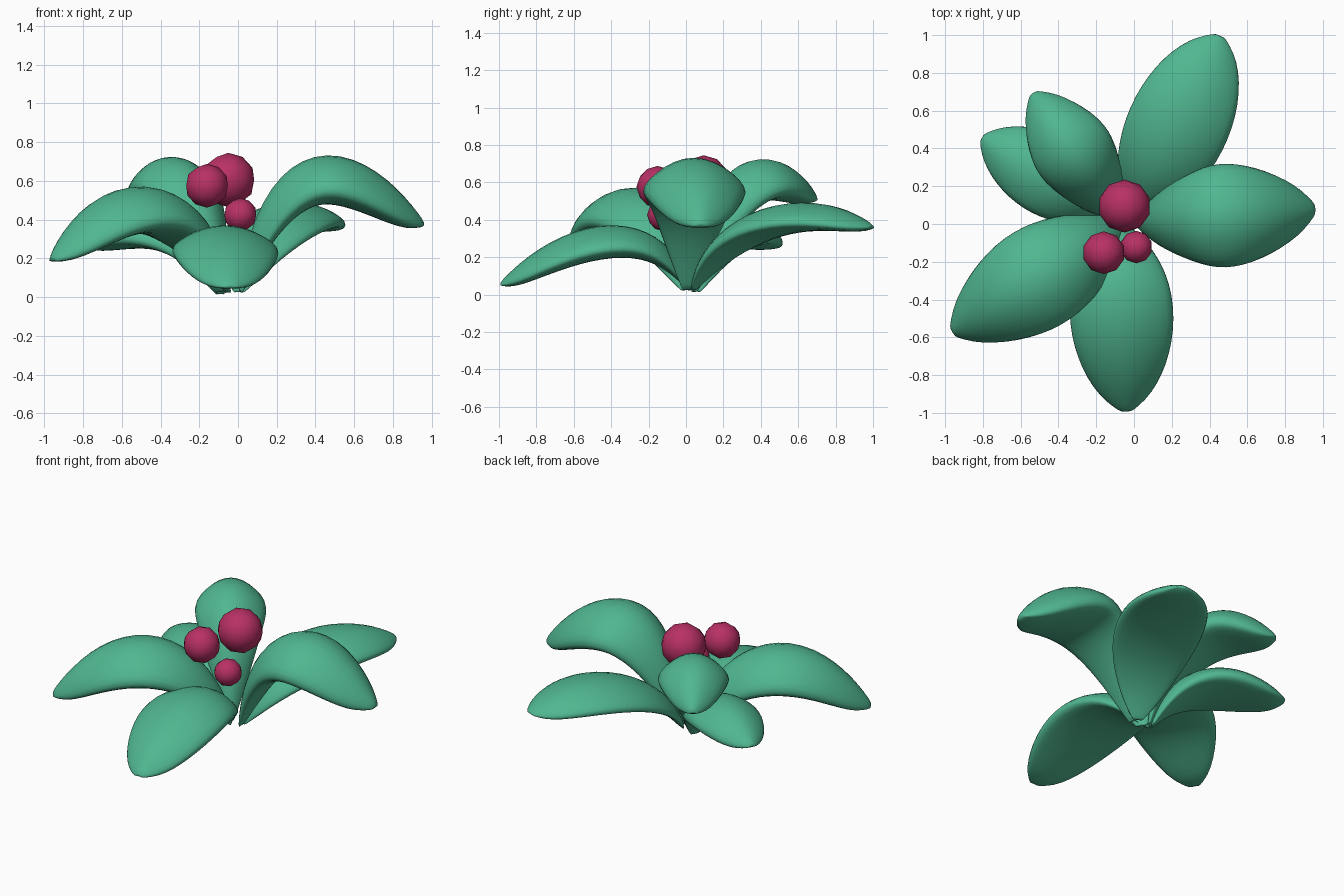
import bpy, bmesh
from math import sqrt, cos, pi
from mathutils import Vector

if "Cube" in bpy.data.objects:
    bpy.data.objects.remove(bpy.data.objects["Cube"])


def material(name, rgb):
    m = bpy.data.materials.new(name)
    m.diffuse_color = (*rgb, 1)
    m.use_nodes = True
    m.node_tree.nodes["Principled BSDF"].inputs["Base Color"].default_value = m.diffuse_color
    return m


green = material("leaf_green", (0.08, 0.47, 0.28))
pink = material("berry_pink", (0.48, 0.03, 0.13))

STEPS = 12
ACROSS = [-1, -0.75, -0.4, 0, 0.4, 0.75, 1]


def leaf(name, base, tip, rise, fall, half_width, depth):
    """Arched leaf: cubic midline, elliptical outline, thick lens section."""
    base, tip = Vector(base), Vector(tip)
    out = Vector((tip.x - base.x, tip.y - base.y, 0))
    length = out.length
    out.normalize()
    side = Vector((-out.y, out.x, 0))
    flat = Vector((base.x, base.y, 0))
    p1 = flat + out * length * 0.1 + Vector((0, 0, rise))
    p2 = flat + out * length * 0.65 + Vector((0, 0, fall))
    droop = depth * 0.6
    bm = bmesh.new()
    rings = []
    for i in range(STEPS + 1):
        t = 0.3 * i / STEPS + 0.7 * (0.5 - 0.5 * cos(pi * i / STEPS))
        s1 = 1 - t
        mid = base * s1 ** 3 + p1 * 3 * t * s1 * s1 + p2 * 3 * t * t * s1 + tip * t ** 3
        tangent = (p1 - base) * s1 * s1 + (p2 - p1) * 2 * t * s1 + (tip - p2) * t * t
        normal = tangent.normalized().cross(side).normalized()
        down = -(normal + Vector((0, 0, 0.6))).normalized()
        # outline is an ellipse seen from above
        u = (mid - base).dot(out) / length
        w = max(0.1, sqrt(max(0, 1 - (2 * u - 1) ** 2)))
        x = side * half_width * w
        top = [mid + x * s + down * droop * w * s * s for s in ACROSS]
        low = [mid + x * s + down * w * (depth - 0.15 * depth * s * s)
               for s in reversed(ACROSS)]
        rings.append([bm.verts.new(p) for p in top + low])
    n, m = len(rings[0]), len(ACROSS)
    for a, b in zip(rings, rings[1:]):
        for j in range(n):
            k = (j + 1) % n
            bm.faces.new((a[j], b[j], b[k], a[k]))
    # quad caps at stem and tip
    for r in (rings[0], rings[-1]):
        for j in range(m - 1):
            bm.faces.new((r[j], r[j + 1], r[n - 2 - j], r[n - 1 - j]))
    bmesh.ops.recalc_face_normals(bm, faces=bm.faces)
    for f in bm.faces:
        f.smooth = True
    me = bpy.data.meshes.new(name)
    bm.to_mesh(me)
    bm.free()
    me.materials.append(green)
    ob = bpy.data.objects.new(name, me)
    bpy.context.collection.objects.link(ob)
    sub = ob.modifiers.new("smooth", "SUBSURF")
    sub.levels = sub.render_levels = 1


# leaves: base, tip, midline handle heights (rise, fall), half width, section depth
leaf("leaf_right", (0.0, 0.01, 0.03), (0.97, 0.08, 0.38), 0.92, 0.92, 0.28, 0.27)
leaf("leaf_back_right", (0.0, 0.03, 0.03), (0.46, 1.0, 0.37), 0.48, 0.64, 0.275, 0.17)
leaf("leaf_back_left", (-0.08, 0.03, 0.02), (-0.54, 0.70, 0.52), 0.80, 0.91, 0.22, 0.24)
leaf("leaf_left", (-0.09, 0.05, 0.02), (-0.81, 0.46, 0.28), 0.50, 0.54, 0.22, 0.19)
leaf("leaf_front_left", (-0.04, 0.01, 0.03), (-0.97, -0.58, 0.20), 0.62, 0.84, 0.28, 0.26)
leaf("leaf_front", (-0.09, 0.02, 0.03), (-0.04, -1.0, 0.06), 0.51, 0.48, 0.28, 0.19)

# low-poly berries
for name, loc, r in (("berry_large", (-0.05, 0.095, 0.605), 0.14),
                     ("berry_medium", (-0.16, -0.152, 0.575), 0.113),
                     ("berry_small", (0.012, -0.122, 0.425), 0.086)):
    bpy.ops.mesh.primitive_ico_sphere_add(subdivisions=2, radius=r, location=loc)
    ob = bpy.context.object
    ob.name = name
    ob.data.materials.append(pink)
    bpy.ops.object.shade_smooth()
